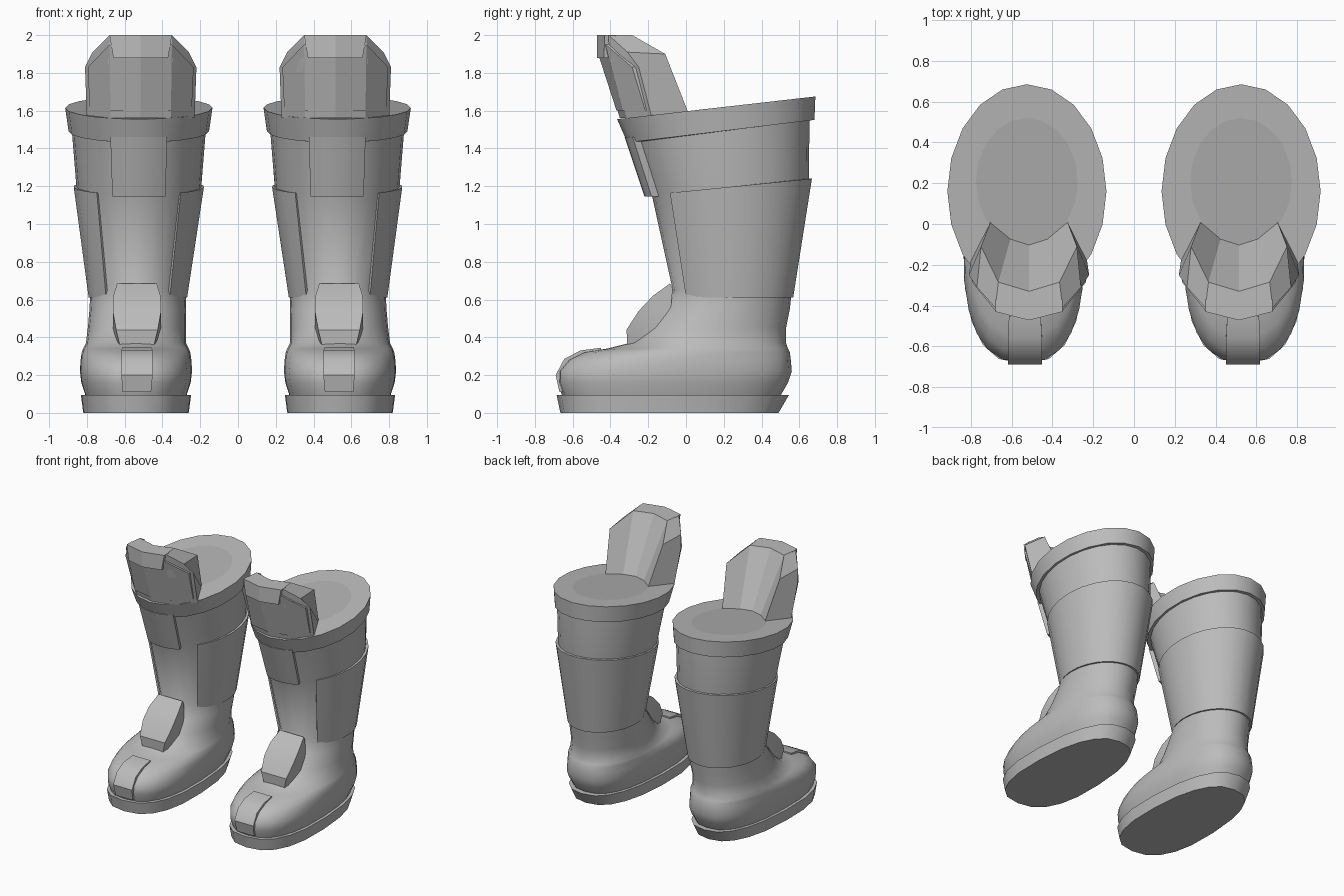
import bpy, bmesh, math

if "Cube" in bpy.data.objects:
    bpy.data.objects.remove(bpy.data.objects["Cube"])


def material(name, value):
    mat = bpy.data.materials.new(name)
    mat.use_nodes = True
    colour = (value, value, value, 1)
    mat.diffuse_color = colour
    mat.node_tree.nodes["Principled BSDF"].inputs["Base Color"].default_value = colour
    return mat


GREY = material("grey", 0.5)
DARK = material("darker_grey", 0.44)


def ring(cx, yf, yb, hw, zf, zb=None, p=2, taper=0, arc=None, n=20):
    """Egg section; angle 0 is the front, height runs from zf to zb."""
    zb = zf if zb is None else zb
    start, end = arc or (0, 360 - 360 / n)
    pts = []
    for i in range(n):
        a = math.radians(start + (end - start) * i / (n - 1))
        s, c = math.sin(a), -math.cos(a)
        ex = math.copysign(abs(s) ** (2 / p), s)
        ey = math.copysign(abs(c) ** (2 / p), c)
        t = (ey + 1) / 2
        pts.append((cx + hw * ex * (1 - taper * t * t),
                    yf + (yb - yf) * t, zf + (zb - zf) * t))
    return pts


def band(thick, cx, yf, yb, hw, zf, zb=None, arc=(0, 360), n=20):
    """Closed section of an open, thick arc."""
    outer = ring(cx, yf, yb, hw, zf, zb, arc=arc, n=n)
    inner = ring(cx, yf + thick, yb - thick, hw - thick, zf, zb, arc=arc, n=n)
    return outer + inner[::-1]


def loft(name, sections, strip_caps=False, dark_end=False, angle=38):
    """Skin closed sections, cap both ends and mirror to the other boot."""
    bm = bmesh.new()
    rows = [[bm.verts.new(p) for p in sec] for sec in sections]
    n = len(rows[0])
    for a, b in zip(rows, rows[1:]):
        for i in range(n):
            j = (i + 1) % n
            bm.faces.new((a[i], a[j], b[j], b[i]))
    for row in (rows[0], rows[-1]):
        if strip_caps:
            for i in range(n // 2 - 1):
                bm.faces.new((row[i], row[i + 1], row[n - 2 - i], row[n - 1 - i]))
        else:
            cap = bm.faces.new(row)
    if dark_end:
        cap.material_index = 1
    bmesh.ops.recalc_face_normals(bm, faces=bm.faces)
    mesh = bpy.data.meshes.new(name)
    bm.to_mesh(mesh)
    bm.free()
    mesh.materials.append(GREY)
    if dark_end:
        mesh.materials.append(DARK)
    obj = bpy.data.objects.new(name, mesh)
    bpy.context.collection.objects.link(obj)
    bpy.ops.object.select_all(action="DESELECT")
    obj.select_set(True)
    bpy.context.view_layer.objects.active = obj
    bpy.ops.object.shade_smooth_by_angle(angle=math.radians(angle))
    mirror = obj.modifiers.new("pair", "MIRROR")
    mirror.use_mirror_merge = False
    return obj


SHOE, LEG, FLAP = 0.54, 0.525, 0.515

# Sole
loft("sole", [ring(SHOE, -.665, .49, .29, 0, p=2.6, taper=.15),
              ring(SHOE, -.685, .545, .303, .095, p=2.6, taper=.15)])

# Foot and shaft in one skin
loft("boot_body", [
    ring(SHOE, -.655, .50, .275, .09, p=2.6, taper=.12, n=24),
    ring(SHOE, -.68, .54, .297, .16, p=2.6, taper=.10, n=24),
    ring(SHOE, -.68, .56, .303, .22, p=2.6, taper=.08, n=24),
    ring(SHOE, -.63, .555, .298, .28, p=2.5, taper=.06, n=24),
    ring(SHOE, -.55, .55, .29, .32, p=2.4, taper=.04, n=24),
    ring(SHOE, -.42, .54, .28, .34, p=2.3, n=24),
    ring(SHOE, -.30, .53, .265, .37, p=2.1, n=24),
    ring(.535, -.21, .53, .26, .45, n=24),
    ring(.53, -.13, .55, .256, .55, n=24),
    ring(.53, -.07, .56, .252, .65, n=24),
    ring(LEG, -.18, .65, .33, 1.15, 1.23, n=24),
    ring(LEG, -.30, .655, .36, 1.5, 1.62, n=24)], angle=50)

# Outer shell around the sides and back of the shaft
ARC = (40, 320)
loft("shaft_shell", [band(.03, .53, -.075, .57, .262, .61, arc=ARC),
                     band(.03, LEG, -.185, .67, .346, 1.155, 1.24, arc=ARC)],
     strip_caps=True)

# Cuff with its closed top
loft("cuff", [ring(LEG, -.29, .66, .35, 1.43, 1.55),
              ring(LEG, -.31, .68, .372, 1.431, 1.551),
              ring(LEG, -.365, .685, .39, 1.555, 1.675),
              ring(LEG, -.105, .52, .25, 1.585, 1.656)], dark_end=True)

# Tab hanging below the cuff
loft("cuff_tab", [band(.045, LEG, -.22, .65, .345, 1.145, arc=(-24, 24), n=7),
                  band(.045, LEG, -.325, .665, .37, 1.46, arc=(-24, 24), n=7)],
     strip_caps=True)


def mirrored(columns):
    """Columns listed centre to edge, repeated on the other side of the boot."""
    left = [[(FLAP - x, y, z) for x, y, z in col] for col in columns[:0:-1]]
    right = [[(FLAP + x, y, z) for x, y, z in col] for col in columns]
    return left + right


# Raised flap: outer base, outer middle, outer top, inner top, inner base
loft("front_flap", mirrored([
    [(0, -.35, 1.56), (0, -.44, 1.86), (0, -.45, 2), (0, -.33, 2), (0, -.1, 1.58)],
    [(.16, -.315, 1.56), (.17, -.40, 1.87), (.165, -.41, 2), (.15, -.285, 2), (.09, -.07, 1.58)],
    [(.285, -.18, 1.56), (.295, -.25, 1.83), (.255, -.31, 1.91), (.235, -.11, 1.9), (.185, .02, 1.57)],
]), angle=25)


def plate(name, edges, thick):
    """Thin plate bent across the flap from lower and upper edge points."""
    columns = [[(x0, y0, z0), (x1, y1, z1), (x1, y1 + thick, z1), (x0, y0 + thick, z0)]
               for (x0, y0, z0), (x1, y1, z1) in edges]
    loft(name, mirrored(columns), angle=25)


plate("flap_plate", [((0, -.368, 1.6), (0, -.465, 1.9)),
                     ((.16, -.335, 1.6), (.165, -.425, 1.95)),
                     ((.27, -.215, 1.6), (.28, -.285, 1.83))], .04)
plate("flap_tab", [((0, -.472, 1.88), (0, -.472, 2)),
                   ((.145, -.435, 1.88), (.165, -.43, 2))], .06)


def block(name, rows, angle):
    """Loft of rectangles: outer y, z, inner y, z and half width per row."""
    loft(name, [[(.535 - w, y, z), (.535 + w, y, z), (.535 + w, v, u), (.535 - w, v, u)]
                for y, z, v, u, w in rows], angle=angle)


# Ankle pad
block("ankle_pad", [(-.31, .355, -.29, .35, .09), (-.315, .44, -.2, .37, .11),
                    (-.25, .54, -.12, .42, .128), (-.175, .62, -.085, .5, .125),
                    (-.085, .685, -.07, .66, .105)], 30)

# Toe strip
block("toe_strip", [(-.67, .11, -.6, .11, .075), (-.69, .2, -.6, .2, .083),
                    (-.645, .285, -.58, .25, .083), (-.56, .33, -.53, .28, .083),
                    (-.45, .345, -.45, .3, .078)], 40)
